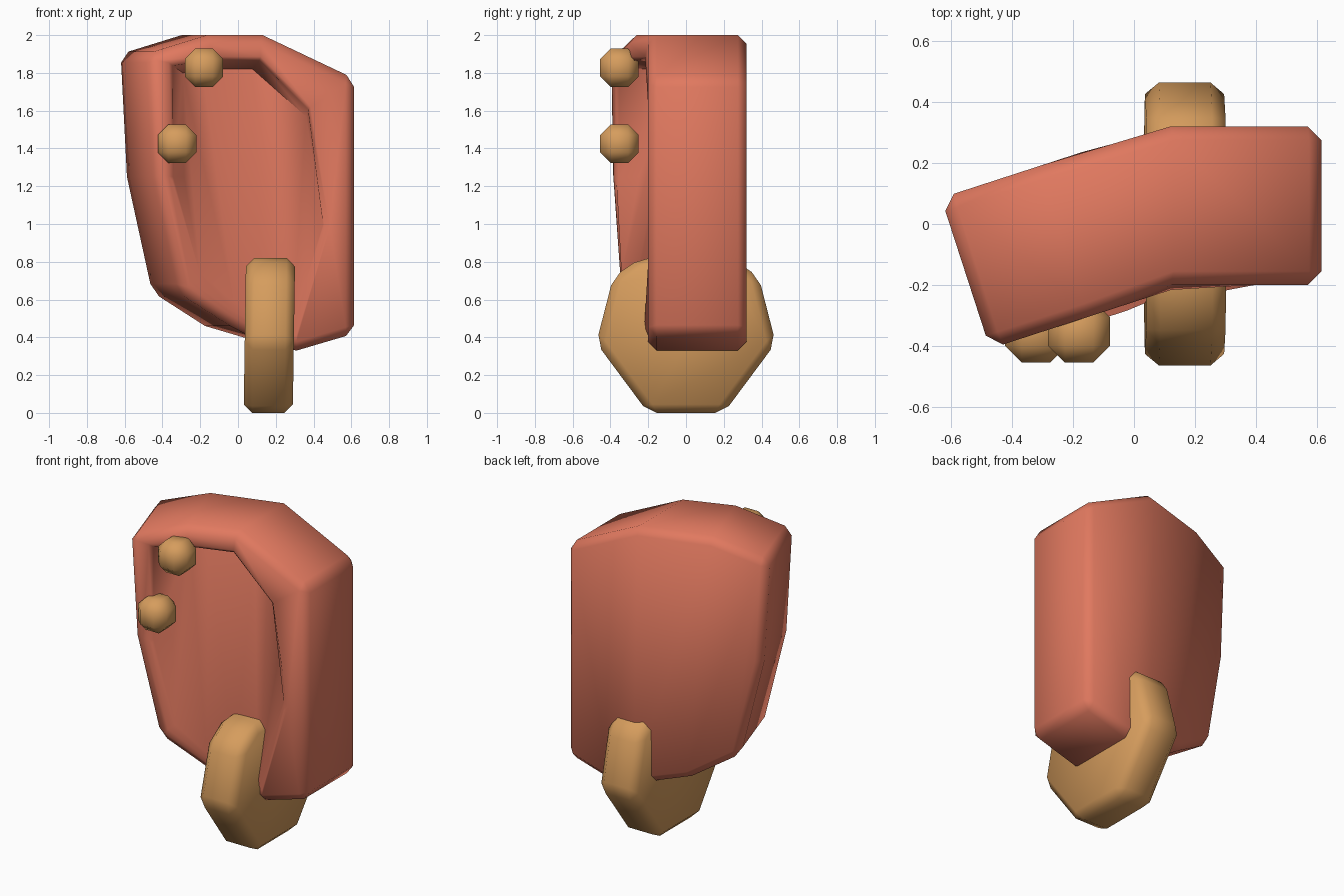
import bpy, bmesh, math
from mathutils import Vector

if "Cube" in bpy.data.objects:
    bpy.data.objects.remove(bpy.data.objects["Cube"], do_unlink=True)


def material(name, rgb):
    m = bpy.data.materials.new(name)
    m.use_nodes = True
    m.diffuse_color = (*rgb, 1)
    m.node_tree.nodes["Principled BSDF"].inputs["Base Color"].default_value = (*rgb, 1)
    return m


RED = material("clay red", (0.75, 0.19, 0.115))
TAN = material("warm tan", (0.67, 0.335, 0.11))


def finish(bm, name, mat, angle):
    bmesh.ops.recalc_face_normals(bm, faces=bm.faces)
    mesh = bpy.data.meshes.new(name)
    bm.to_mesh(mesh)
    bm.free()
    mesh.materials.append(mat)
    ob = bpy.data.objects.new(name, mesh)
    bpy.context.collection.objects.link(ob)
    bpy.ops.object.select_all(action='DESELECT')
    ob.select_set(True)
    bpy.context.view_layer.objects.active = ob
    bpy.ops.object.shade_smooth_by_angle(angle=math.radians(angle))
    return ob


def bevel(bm, edges, width):
    bmesh.ops.bevel(bm, geom=edges, offset=width, segments=1,
                    affect='EDGES', clamp_overlap=True)


# Curved body: flat slab with a scooped front, bent afterwards
FRONT, BACK, BEND_X, MID = -0.2, 0.32, 0.13, 0.06
outline = [(-.59, 1.9), (-.25, 2), (.13, 2), (.615, 1.77), (.615, .42),
           (.31, .33), (.13, .37), (-.12, .46), (-.415, .64), (-.555, 1.25)]
rim = [(-.46, 1.84), (-.25, 1.87), (.03, 1.87), (.37, 1.61), (.47, .98),
       (.31, .41), (.13, .45), (-.12, .54), (-.36, .7), (-.46, 1.25)]
floor = [(-.31, 1.8), (-.2, 1.82), (.08, 1.82), (.36, 1.57), (.45, 1.0),
         (.29, .46), (.13, .5), (-.12, .59), (-.31, .74), (-.36, 1.25)]
strips = [(0, 8, 9), (0, 1, 7, 8), (1, 2, 6, 7), (2, 3, 5, 6), (3, 4, 5)]

bm = bmesh.new()


def loop(points, depth):
    return [bm.verts.new((u, depth(z), z)) for u, z in points]


back = loop(outline, lambda z: BACK)
front = loop(outline, lambda z: FRONT)
lip = loop(rim, lambda z: FRONT)
scoop = loop(floor, lambda z: FRONT + max(-0.02, 0.32 * (z - 0.95)))
rings = [back, front, lip, scoop]
n = len(outline)
for a, b in zip(rings, rings[1:]):
    for i in range(n):
        j = (i + 1) % n
        bm.faces.new((a[i], a[j], b[j], b[i]))
for ids in strips:
    bm.faces.new([back[i] for i in ids])
    bm.faces.new([scoop[i] for i in ids])
bmesh.ops.recalc_face_normals(bm, faces=bm.faces)
outer = set(back + front)
bevel(bm, [e for e in bm.edges if set(e.verts) <= outer
           and e.calc_face_angle(0) > math.radians(30)], 0.045)
top_lip = {v for v in lip if v.is_valid and v.co.z > 0.9}
bevel(bm, [e for e in bm.edges if set(e.verts) <= top_lip], 0.025)

# Bend the outer wing forward, leaving the fold line in place
c, s = math.cos(math.radians(18)), math.sin(math.radians(18))
for v in bm.verts:
    u, w = v.co.x - BEND_X, v.co.y - MID
    if u < -0.03:
        v.co.x = BEND_X + c * u - s * w
        v.co.y = MID + s * u + c * w
finish(bm, "curved_body", RED, 60)

# Strap loop wrapped around the bottom edge, leaning slightly
half = [(.2, 0), (.475, .37), (.385, .72), (.24, .82)]
profile = half + [(-y, z) for y, z in reversed(half)]
bm = bmesh.new()
face = bm.faces.new([bm.verts.new((.03 + .015 * z, y, z)) for y, z in profile])
side = bmesh.ops.extrude_face_region(bm, geom=[face])
bmesh.ops.translate(bm, vec=Vector((.26, 0, 0)),
                    verts=[g for g in side["geom"] if isinstance(g, bmesh.types.BMVert)])
bmesh.ops.recalc_face_normals(bm, faces=bm.faces)
bevel(bm, bm.edges[:], 0.045)
finish(bm, "bottom_strap", TAN, 60)

# Chamfered studs on the front rim
for name, x, z in (("upper_stud", -.18, 1.827), ("lower_stud", -.322, 1.425)):
    bm = bmesh.new()
    bmesh.ops.create_cube(bm, size=0.203)
    bevel(bm, bm.edges[:], 0.055)
    bmesh.ops.translate(bm, vec=Vector((x, -.353, z)), verts=bm.verts)
    finish(bm, name, TAN, 60)
